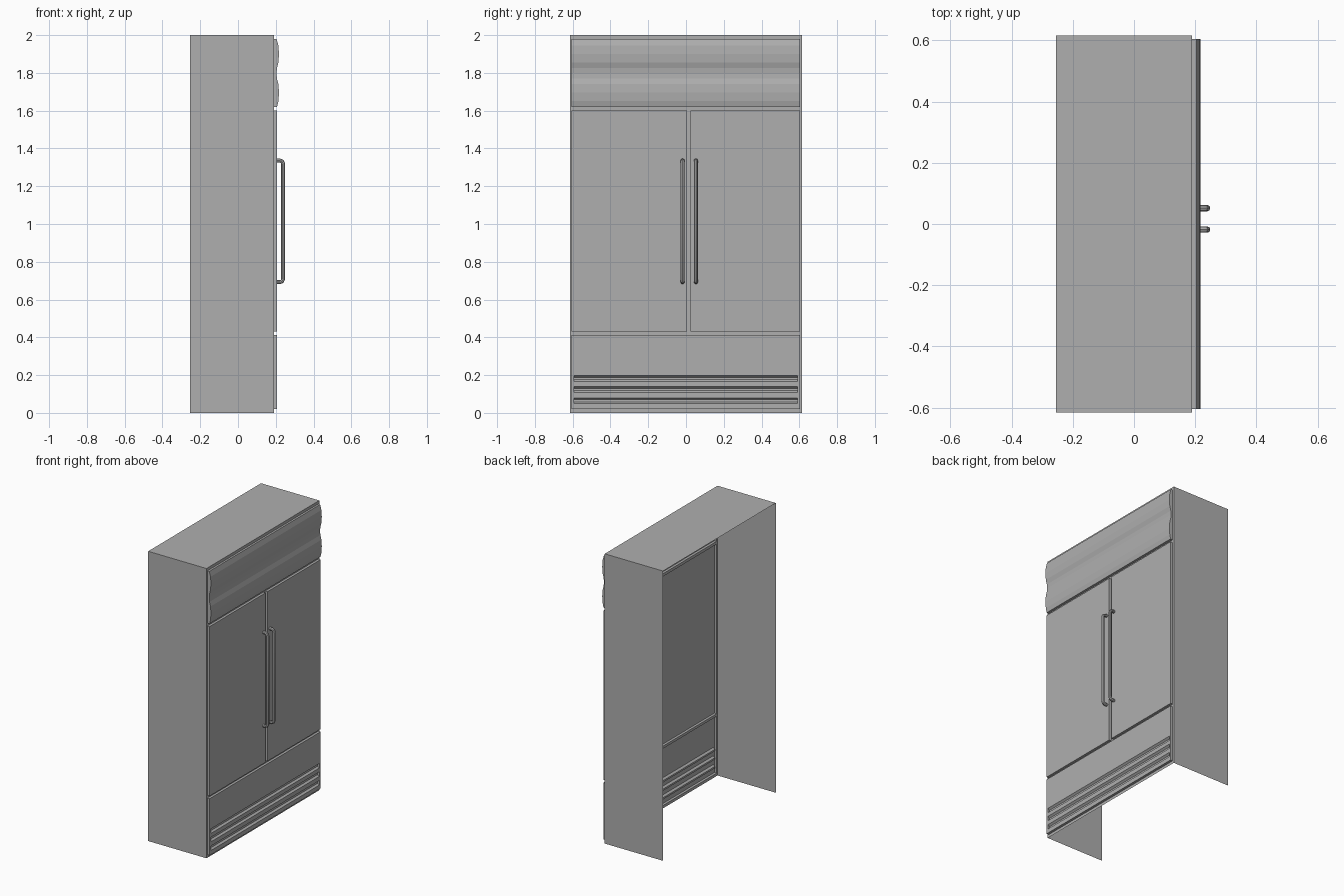
import bpy, bmesh

default = bpy.data.objects.get("Cube")
if default:
    bpy.data.objects.remove(default, do_unlink=True)

steel = bpy.data.materials.new("brushed_grey")
steel.use_nodes = True
grey = (0.43, 0.43, 0.43, 1)
steel.diffuse_color = grey
steel.node_tree.nodes["Principled BSDF"].inputs["Base Color"].default_value = grey

BACK, FACE, FRONT = -0.255, 0.19, 0.207
HALF_W, HEIGHT = 0.615, 2.0
LEFT, RIGHT = -0.605, 0.604


def finish(name, bm):
    bmesh.ops.remove_doubles(bm, verts=bm.verts, dist=0.0001)
    bmesh.ops.recalc_face_normals(bm, faces=bm.faces)
    mesh = bpy.data.meshes.new(name)
    bm.to_mesh(mesh)
    bm.free()
    mesh.materials.append(steel)
    obj = bpy.data.objects.new(name, mesh)
    bpy.context.collection.objects.link(obj)
    return obj


def sweep(bm, profile, y0, y1):
    """Sheet following an x-z profile from y0 to y1."""
    for (xa, za), (xb, zb) in zip(profile, profile[1:]):
        corners = [(xa, y0, za), (xb, y0, zb), (xb, y1, zb), (xa, y1, za)]
        bm.faces.new([bm.verts.new(c) for c in corners])


def cap(bm, profile, y):
    bm.faces.new([bm.verts.new((x, y, z)) for x, z in profile])


def panel(name, profile, y0, y1):
    """Hollow panel with closed ends and an open back."""
    bm = bmesh.new()
    sweep(bm, profile, y0, y1)
    cap(bm, profile, y0)
    cap(bm, profile, y1)
    return finish(name, bm)


def flat_profile(z0, z1):
    return [(FACE, z0), (FRONT, z0), (FRONT, z1), (FACE, z1)]


# Cabinet shell, open at the back, bottom and front
bm = bmesh.new()
bmesh.ops.create_cube(bm, size=1)
for v in bm.verts:
    v.co.x = FACE if v.co.x > 0 else BACK
    v.co.y *= 2 * HALF_W
    v.co.z = HEIGHT if v.co.z > 0 else 0
bm.normal_update()
hidden = [f for f in bm.faces if abs(f.normal.x) > 0.9 or f.normal.z < -0.9]
bmesh.ops.delete(bm, geom=hidden, context='FACES')
finish("cabinet_shell", bm)

# Front frame strips around the panels
rows = [(0.02, 0.412), (0.43, 1.6), (1.62, 1.98)]
bm = bmesh.new()
below = 0
for low, high in rows + [(HEIGHT, HEIGHT)]:
    sweep(bm, [(FACE, below), (FACE, low)], -HALF_W, HALF_W)
    below = high
for low, high in rows:
    for y0, y1 in ((-HALF_W, LEFT), (RIGHT, HALF_W)):
        sweep(bm, [(FACE, low), (FACE, high)], y0, y1)
sweep(bm, [(FACE, rows[1][0]), (FACE, rows[1][1])], 0.005, 0.025)
finish("front_frame", bm)

# Pair of doors
panel("right_door", flat_profile(*rows[1]), LEFT, 0.005)
panel("left_door", flat_profile(*rows[1]), 0.025, RIGHT)

# Upper panel with two soft horizontal bulges
wave = [(FACE, 1.62), (0.207, 1.62), (0.214, 1.65), (0.217, 1.695), (0.214, 1.74),
        (0.206, 1.77), (0.204, 1.797), (0.206, 1.825), (0.214, 1.855),
        (0.217, 1.9), (0.214, 1.945), (0.204, 1.98), (FACE, 1.98)]
panel("upper_panel", wave, LEFT, RIGHT)

# Lower panel with three louvre slots
bm = bmesh.new()
outline = flat_profile(*rows[0])
slot_ends = (-0.592, 0.591)
profile = outline[:2]
for top in (0.08, 0.14, 0.198):
    slot = [(FRONT, top - 0.031), (0.194, top - 0.022),
            (0.194, top - 0.01), (FRONT, top)]
    profile += slot
    for y in slot_ends:
        cap(bm, slot, y)
profile += outline[2:]
sweep(bm, profile, *slot_ends)
sweep(bm, outline, LEFT, slot_ends[0])
sweep(bm, outline, slot_ends[1], RIGHT)
cap(bm, outline, LEFT)
cap(bm, outline, RIGHT)
finish("lower_grille_panel", bm)

# Tall bar handles with rounded returns to the doors
half_path = [(0.2, 0.322), (0.222, 0.322), (0.233, 0.318), (0.239, 0.306)]
path = half_path + [(x, -z) for x, z in reversed(half_path)]
for name, y in (("right_door_handle", -0.018), ("left_door_handle", 0.052)):
    curve = bpy.data.curves.new(name, 'CURVE')
    curve.dimensions = '3D'
    curve.bevel_depth = 0.0105
    curve.bevel_resolution = 2
    spline = curve.splines.new('POLY')
    spline.points.add(len(path) - 1)
    for point, (x, z) in zip(spline.points, path):
        point.co = (x, y, z + 1.014, 1)
    curve.materials.append(steel)
    handle = bpy.data.objects.new(name, curve)
    bpy.context.collection.objects.link(handle)
    bpy.ops.object.select_all(action='DESELECT')
    handle.select_set(True)
    bpy.context.view_layer.objects.active = handle
    bpy.ops.object.convert(target='MESH')
    bpy.ops.object.shade_smooth_by_angle()
